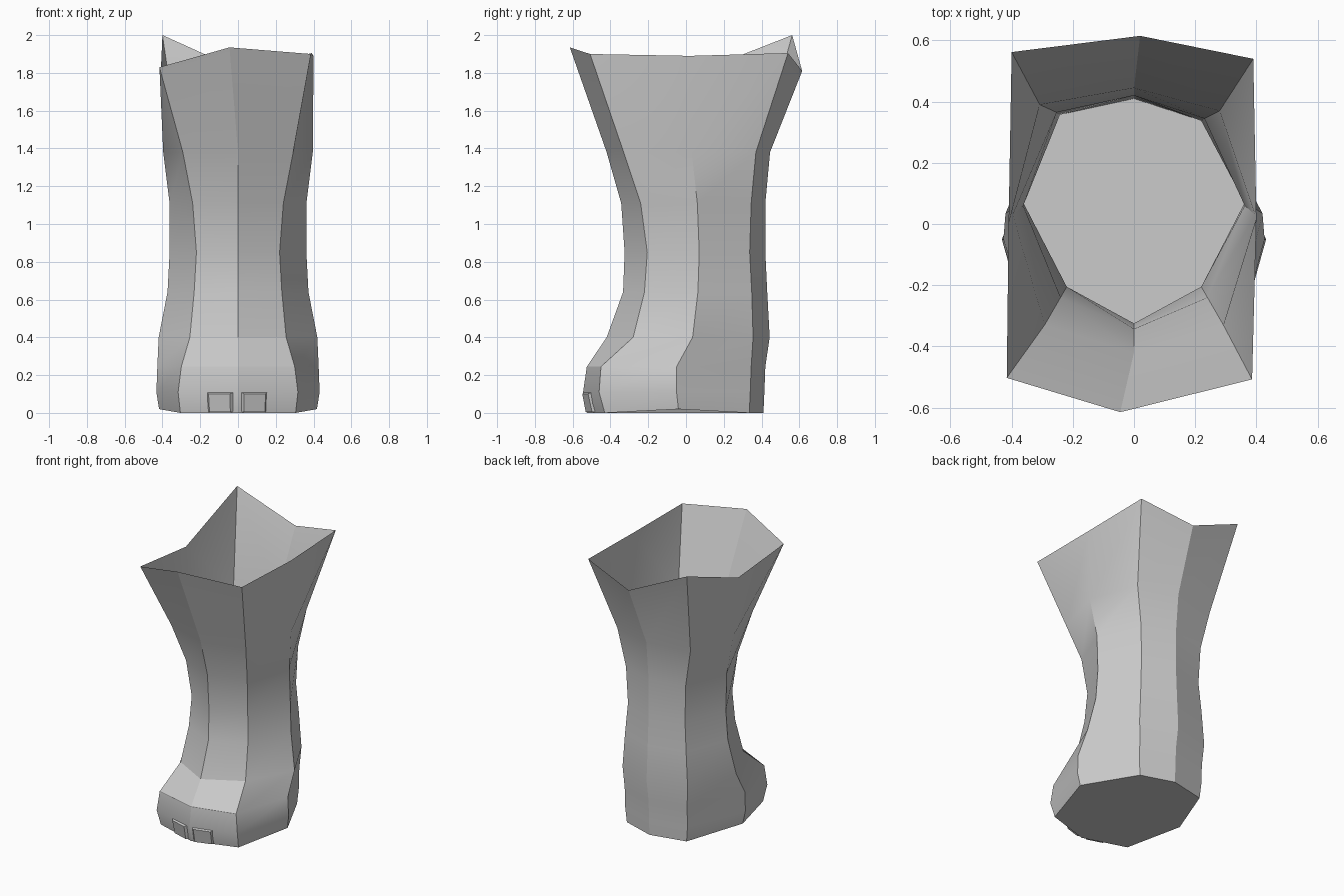
import bpy
import bmesh
from mathutils import Vector

if "Cube" in bpy.data.objects:
    bpy.data.objects.remove(bpy.data.objects["Cube"])

# Leg rings: z, side x, side y, front-corner x, front-corner y, front y,
# back-corner x, back-corner y, back y
RINGS = [
    (0.00, .418, -.04, .305, -.430, -.525, .23, .335, .410),
    (0.11, .432, -.05, .317, -.460, -.545, .24, .340, .415),
    (0.245, .427, -.05, .300, -.450, -.525, .24, .345, .420),
    (0.40, .420, .035, .255, -.280, -.420, .25, .355, .443),
    (0.64, .373, .063, .232, -.220, -.333, .235, .348, .430),
    (0.85, .362, .070, .220, -.205, -.325, .22, .337, .420),
    (1.11, .362, .060, .240, -.240, -.343, .23, .345, .420),
    (1.38, .396, .030, .292, -.330, -.420, .28, .370, .445),
]
# Uneven open rim, anticlockwise from the front
RIM = [(-.045, -.615, 1.935), (.386, -.508, 1.90), (.40, .02, 1.89), (.39, .54, 1.905),
       (.02, .615, 1.81), (-.40, .562, 2.0), (-.41, 0, 1.78), (-.416, -.503, 1.83)]


def ring(z, sx, sy, fx, fd, f, bx, bd, b):
    zs = 0.02 if z == 0 else z
    return [(0, f, z), (fx, fd, z), (sx, sy, zs), (bx, bd, z),
            (0, b, z), (-bx * 1.1, bd + .02, z), (-sx, sy, zs), (-fx, fd, z)]


def finish(name, bm, angle):
    bmesh.ops.recalc_face_normals(bm, faces=bm.faces)
    me = bpy.data.meshes.new(name)
    bm.to_mesh(me)
    bm.free()
    ob = bpy.data.objects.new(name, me)
    bpy.context.collection.objects.link(ob)
    bpy.ops.object.select_all(action='DESELECT')
    ob.select_set(True)
    bpy.context.view_layer.objects.active = ob
    if angle:
        bpy.ops.object.shade_smooth_by_angle(angle=angle)
    return ob


# Leg and foot: eight-sided open tube with a closed sole
loops = [ring(*r) for r in RINGS] + [RIM]
bm = bmesh.new()
rows = [[bm.verts.new(p) for p in lp] for lp in loops]
for a, b in zip(rows, rows[1:]):
    for i in range(8):
        j = (i + 1) % 8
        bm.faces.new((a[i], a[j], b[j], b[i]))
bm.faces.new(rows[0][::-1])
finish("leg", bm, 0.42)


# Toenails: raised bevelled plates on the two front faces of the foot
def toenail(name, corner, t0, t1):
    lo0, hi0 = Vector(loops[0][0]), Vector(loops[1][0])
    lo1, hi1 = Vector(loops[0][corner]), Vector(loops[1][corner])
    n = (lo1 - lo0).cross(hi0 - lo0).normalized()
    if n.y > 0:
        n = -n

    def quad(inset, out):
        pts = []
        for t, s in ((t0 + inset, .06), (t1 - inset, .06),
                     (t1 - inset, .98 - inset), (t0 + inset, .98 - inset)):
            pts.append(bm.verts.new(lo0.lerp(lo1, t).lerp(hi0.lerp(hi1, t), s) + n * out))
        return pts

    bm = bmesh.new()
    base, top = quad(0, -.004), quad(.04, .014)
    bm.faces.new(base)
    bm.faces.new(top)
    for i in range(4):
        j = (i + 1) % 4
        bm.faces.new((base[i], base[j], top[j], top[i]))
    finish(name, bm, 0)


toenail("toenail_right", 1, .05, .49)
toenail("toenail_left", 7, .08, .52)
